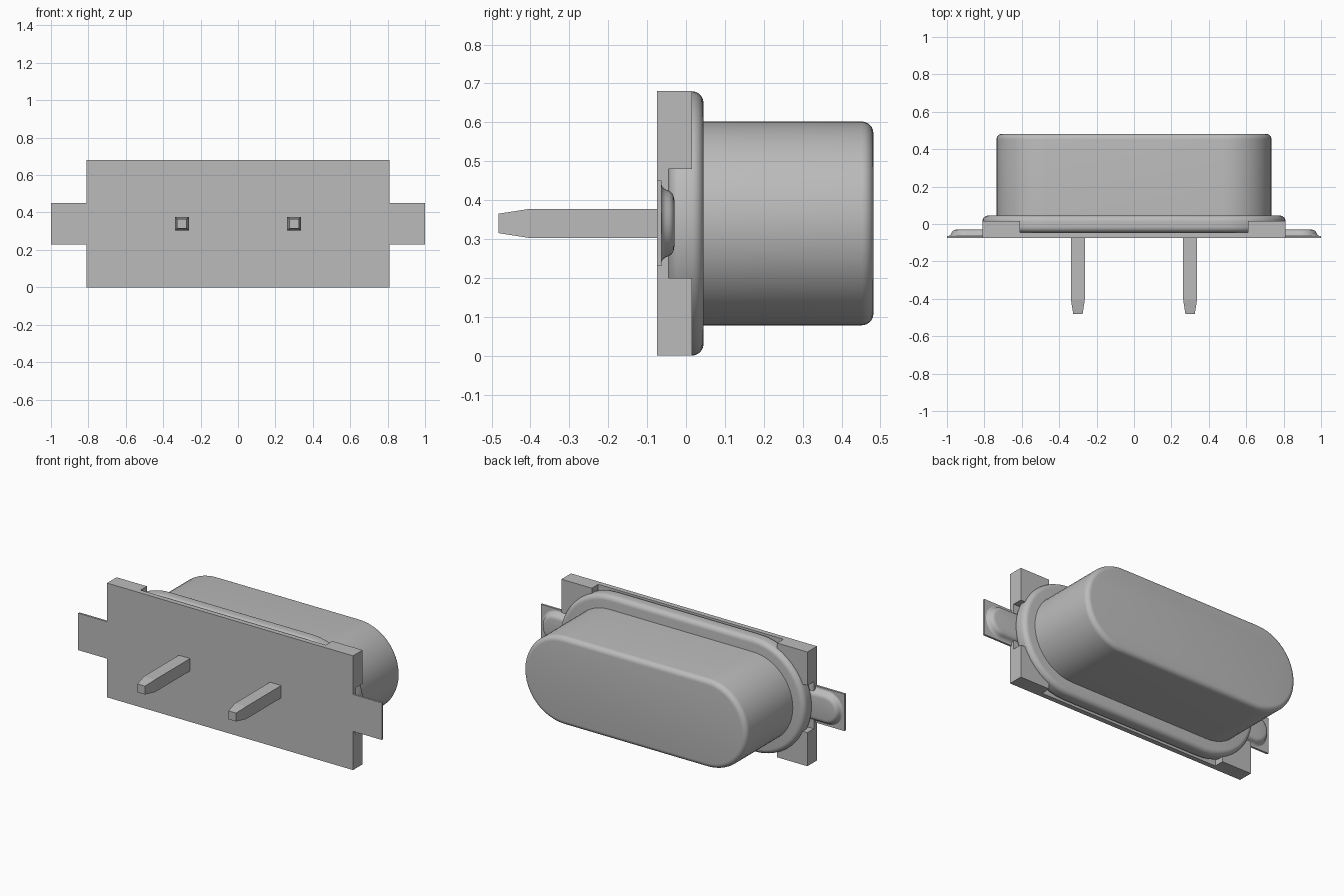
import bpy, bmesh, math

old = bpy.data.objects.get("Cube")
if old:
    bpy.data.objects.remove(old, do_unlink=True)

MID = 0.34  # height of the long axis

metal = bpy.data.materials.new("grey metal")
metal.use_nodes = True
GREY = (0.5, 0.5, 0.5, 1)
metal.diffuse_color = GREY
metal.node_tree.nodes["Principled BSDF"].inputs["Base Color"].default_value = GREY


def finish(name, bm, smooth=False):
    bmesh.ops.recalc_face_normals(bm, faces=bm.faces[:])
    mesh = bpy.data.meshes.new(name)
    bm.to_mesh(mesh)
    bm.free()
    mesh.materials.append(metal)
    obj = bpy.data.objects.new(name, mesh)
    bpy.context.collection.objects.link(obj)
    if smooth:
        bpy.ops.object.select_all(action='DESELECT')
        obj.select_set(True)
        bpy.context.view_layer.objects.active = obj
        bpy.ops.object.shade_smooth_by_angle(angle=math.radians(35))
    return obj


def loft(name, rings, smooth=False):
    """Skin a stack of equal point loops and cap both ends."""
    bm = bmesh.new()
    loops = [[bm.verts.new(p) for p in ring] for ring in rings]
    n = len(loops[0])
    for a, b in zip(loops, loops[1:]):
        for i in range(n):
            j = (i + 1) % n
            bm.faces.new((a[i], a[j], b[j], b[i]))
    bm.faces.new(loops[0])
    bm.faces.new(loops[-1])
    return finish(name, bm, smooth)


def stadium(cx, half, r, y, steps=24):
    """Rounded slot outline lying in the xz plane."""
    pts = []
    for side in (1, -1):
        for i in range(steps + 1):
            a = math.pi * i / steps - math.pi / 2
            pts.append((cx + side * (half + r * math.cos(a)), y,
                        MID + side * r * math.sin(a)))
    return pts


def fillet(r, y, size, start, end, steps=6):
    """Quarter-round profile points (radius, y)."""
    out = []
    for i in range(steps + 1):
        a = start + (end - start) * i / steps
        out.append((r - size + size * math.cos(a), y + size * math.sin(a)))
    return out


def box(name, x0, x1, y0, y1, z0, z1):
    return loft(name, [[(x0, y, z0), (x1, y, z0), (x1, y, z1), (x0, y, z1)]
                       for y in (y0, y1)])


Q = math.pi / 2

# Can with a rounded rim
can = [(0.262, 0.0)] + fillet(0.262, 0.452, 0.03, 0, Q)
loft("can", [stadium(0, 0.473, r, y) for r, y in can], True)

# Flange rounded on both edges
flange = fillet(0.34, -0.015, 0.03, -Q, 0) + fillet(0.34, 0.015, 0.03, 0, Q)
loft("flange", [stadium(0, 0.47, r, y) for r, y in flange], True)

# Base plate
box("base_plate", -0.81, 0.81, -0.075, -0.045, 0, 2 * MID)

dome = [(0.102, -0.064), (0.093, -0.06), (0.087, -0.052), (0.084, -0.044),
        (0.079, -0.037), (0.071, -0.032), (0.06, -0.03)]
for side, s in (("left", 1), ("right", -1)):
    # Corner blocks, above and below
    xs = sorted((s * 0.61, s * 0.81))
    box("lower_corner_" + side, *xs, -0.075, 0.015, 0, 0.2)
    box("upper_corner_" + side, *xs, -0.075, 0.015, 0.48, 2 * MID)

    # Solder tab with a raised rib
    box("tab_" + side, *sorted((s * 0.8, s)), -0.075, -0.063, 0.23, 0.45)
    loft("tab_rib_" + side, [stadium(s * 0.8, 0.09, r, y) for r, y in dome], True)

    # Square pin with a tapered tip
    rings = [[(s * 0.3 + w * dx, y, MID + w * dz)
              for dx, dz in ((-1, -1), (1, -1), (1, 1), (-1, 1))]
             for w, y in ((0.037, -0.06), (0.037, -0.405), (0.025, -0.482))]
    loft("pin_" + side, rings)
